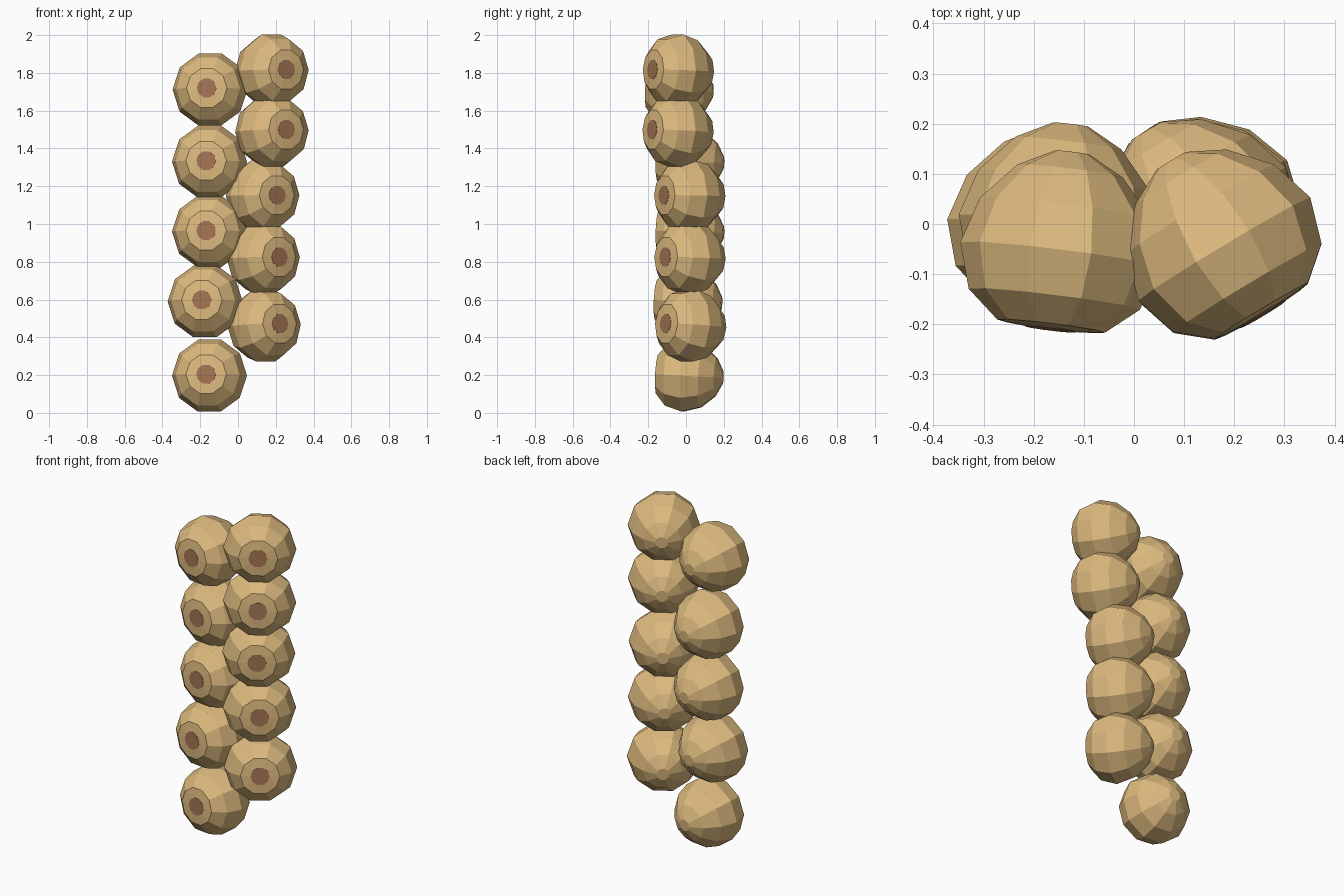
import bpy, bmesh
from math import cos, sin, tau, radians
from mathutils import Matrix

if "Cube" in bpy.data.objects:
    bpy.data.objects.remove(bpy.data.objects["Cube"])

SIDES = 10
# (distance towards the face, radius) of each ring, front to back
BODY = [(0.157, 0.05), (0.152, 0.108), (0.098, 0.172), (0.008, 0.2),
        (-0.085, 0.172), (-0.16, 0.106), (-0.197, 0.035)]
SPOT = [(0.1585, 0.052), (0.150, 0.052)]


def material(name, color):
    m = bpy.data.materials.new(name)
    m.diffuse_color = color
    m.use_nodes = True
    m.node_tree.nodes["Principled BSDF"].inputs["Base Color"].default_value = m.diffuse_color
    return m


def lathe(name, rings, matrix, mat):
    """Capped low-poly solid of rings around the -y axis."""
    bm = bmesh.new()
    loops = []
    for a, r in rings:
        loops.append([bm.verts.new((r * cos(tau * i / SIDES), -a, r * sin(tau * i / SIDES)))
                      for i in range(SIDES)])
    for p, q in zip(loops, loops[1:]):
        for i in range(SIDES):
            j = (i + 1) % SIDES
            bm.faces.new((p[i], p[j], q[j], q[i]))
    bm.faces.new(loops[0])
    bm.faces.new(loops[-1])
    bmesh.ops.recalc_face_normals(bm, faces=bm.faces)
    me = bpy.data.meshes.new(name)
    bm.to_mesh(me)
    bm.free()
    me.materials.append(mat)
    ob = bpy.data.objects.new(name, me)
    ob.matrix_world = matrix
    bpy.context.collection.objects.link(ob)


tan = material("tan", (0.72, 0.49, 0.21, 1))
brown = material("brown", (0.36, 0.17, 0.085, 1))

# x, y, z, yaw, upward tilt of every ball
left = [(-0.15, 0.0, 0.197, -7, 3), (-0.173, -0.007, 0.59, -7, 3),
        (-0.15, 0.003, 0.96, -7, 2), (-0.15, 0.003, 1.33, -7, 2),
        (-0.147, -0.053, 1.712, -7, 3)]
right = [(0.135, 0.022, 0.462, 34, 4), (0.13, 0.018, 0.82, 35, 2),
         (0.127, 0.017, 1.15, 31, 1), (0.176, -0.045, 1.492, 31, 3),
         (0.176, -0.043, 1.812, 31, 2)]

for side, column in (("left", left), ("right", right)):
    for n, (x, y, z, yaw, tilt) in enumerate(column, 1):
        m = (Matrix.Translation((x, y, z)) @ Matrix.Rotation(radians(yaw), 4, 'Z')
             @ Matrix.Rotation(radians(-tilt), 4, 'X'))
        lathe(f"{side}_ball_{n}", BODY, m, tan)
        lathe(f"{side}_spot_{n}", SPOT, m, brown)
